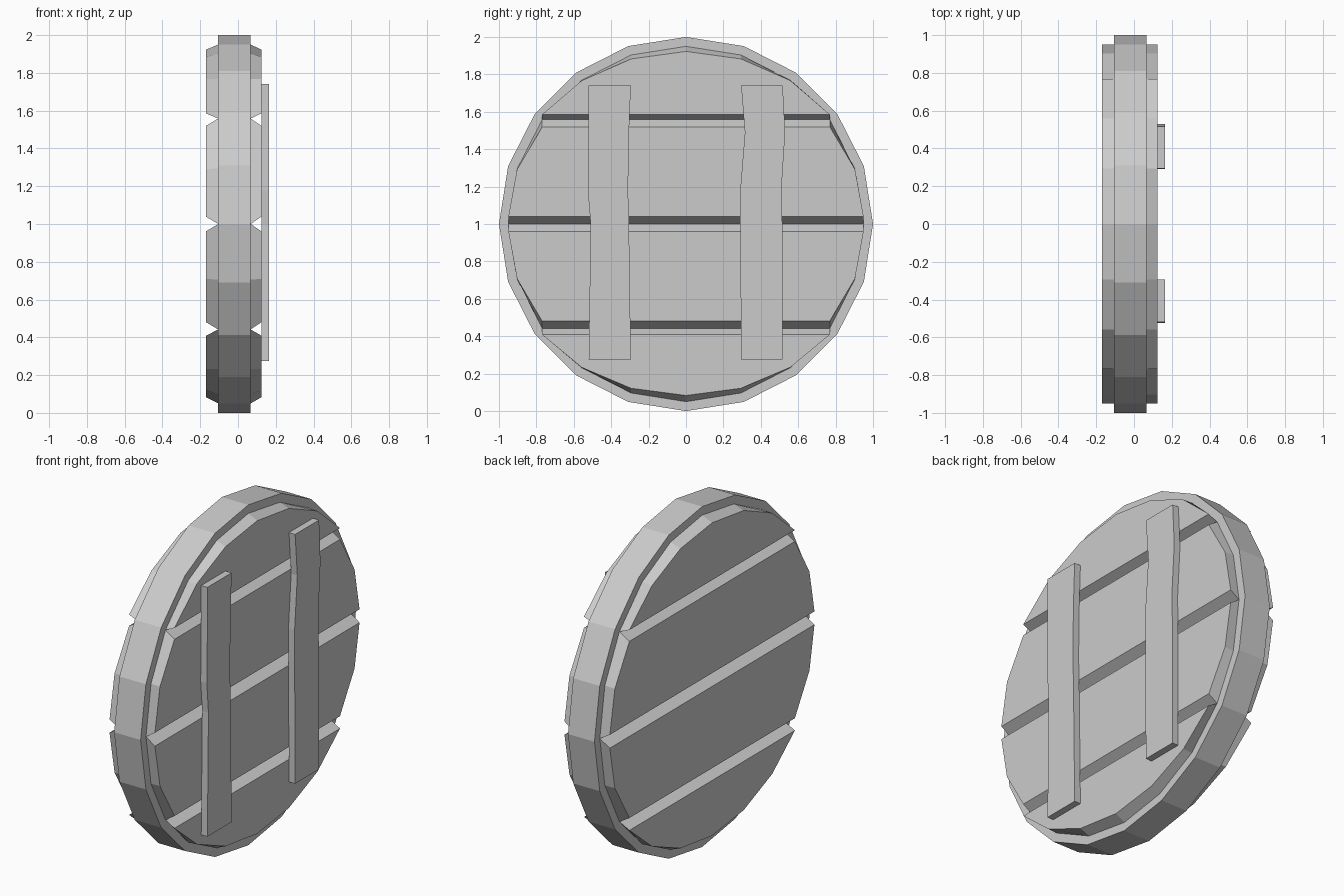
import bpy, bmesh, math

cube = bpy.data.objects.get("Cube")
if cube:
    bpy.data.objects.remove(cube, do_unlink=True)

SIDES = 20
RIM_R, PLANK_R = 1.0, 0.95
BACK, RIM_BACK, RIM_FRONT, FRONT, BATTEN_FRONT = -0.17, -0.105, 0.067, 0.125, 0.165

grey = bpy.data.materials.new("plain_grey")
grey.use_nodes = True
colour = (0.6, 0.6, 0.6, 1)
grey.diffuse_color = colour
grey.node_tree.nodes["Principled BSDF"].inputs["Base Color"].default_value = colour


def corner(k, radius):
    """Corner k of the round outline, counted from the top, as (y, z)."""
    a = 2 * math.pi * k / SIDES
    return radius * math.sin(a), 1 + radius * math.cos(a)


def add_ring(bm, x, outline):
    return [bm.verts.new((x, y, z)) for y, z in outline]


def bridge(bm, a, b):
    n = len(a)
    for i in range(n):
        j = (i + 1) % n
        bm.faces.new((a[i], a[j], b[j], b[i]))


def finish(bm, name):
    bmesh.ops.recalc_face_normals(bm, faces=bm.faces)
    mesh = bpy.data.meshes.new(name)
    bm.to_mesh(mesh)
    bm.free()
    mesh.materials.append(grey)
    obj = bpy.data.objects.new(name, mesh)
    bpy.context.collection.objects.link(obj)


def loft(name, sections):
    """Closed solid through a list of (x, outline) sections."""
    bm = bmesh.new()
    rings = [add_ring(bm, x, outline) for x, outline in sections]
    for a, b in zip(rings, rings[1:]):
        bridge(bm, a, b)
    bm.faces.new(rings[0])
    bm.faces.new(rings[-1])
    finish(bm, name)


def squash(outline, factor):
    """Narrow an outline in height about its middle."""
    heights = [z for y, z in outline]
    mid = (min(heights) + max(heights)) / 2
    return [(y, mid + (z - mid) * factor) for y, z in outline]


# Rim: a square-edged band around the planks
bm = bmesh.new()
rings = [add_ring(bm, x, [corner(k, r) for k in range(SIDES)])
         for x, r in ((RIM_BACK, PLANK_R), (RIM_BACK, RIM_R),
                      (RIM_FRONT, RIM_R), (RIM_FRONT, PLANK_R))]
for i in range(4):
    bridge(bm, rings[i], rings[(i + 1) % 4])
finish(bm, "rim")

# Planks: horizontal boards with sloped edges that leave V grooves
planks = (("top_plank", 0, 3, 0.86), ("upper_plank", 3, 5, 0.86),
          ("lower_plank", 5, 7, 0.86), ("bottom_plank", 7, 10, 0.83))
for name, first, last, factor in planks:
    steps = range(first, last + 1)
    outline = [corner(k, PLANK_R) for k in steps]
    outline += [corner(-k, PLANK_R) for k in reversed(steps) if k not in (0, 10)]
    face = squash(outline, factor)
    loft(name, [(BACK, face), (RIM_BACK, outline), (RIM_FRONT, outline), (FRONT, face)])

# Battens: two slightly crooked upright boards, as (height, left edge, right edge)
battens = {
    "right_batten": ((0.275, -0.52, -0.295), (1.0, -0.51, -0.305), (1.18, -0.525, -0.31),
                     (1.49, -0.52, -0.305), (1.74, -0.52, -0.295)),
    "left_batten": ((0.275, 0.295, 0.515), (1.0, 0.29, 0.515), (1.18, 0.29, 0.51),
                    (1.49, 0.315, 0.53), (1.74, 0.295, 0.517)),
}
for name, rows in battens.items():
    bm = bmesh.new()
    loops = [[bm.verts.new((x, y, z)) for x, y in
              ((FRONT, lo), (BATTEN_FRONT, lo), (BATTEN_FRONT, hi), (FRONT, hi))]
             for z, lo, hi in rows]
    for a, b in zip(loops, loops[1:]):
        bridge(bm, a, b)
    bm.faces.new(loops[0])
    bm.faces.new(loops[-1])
    finish(bm, name)
